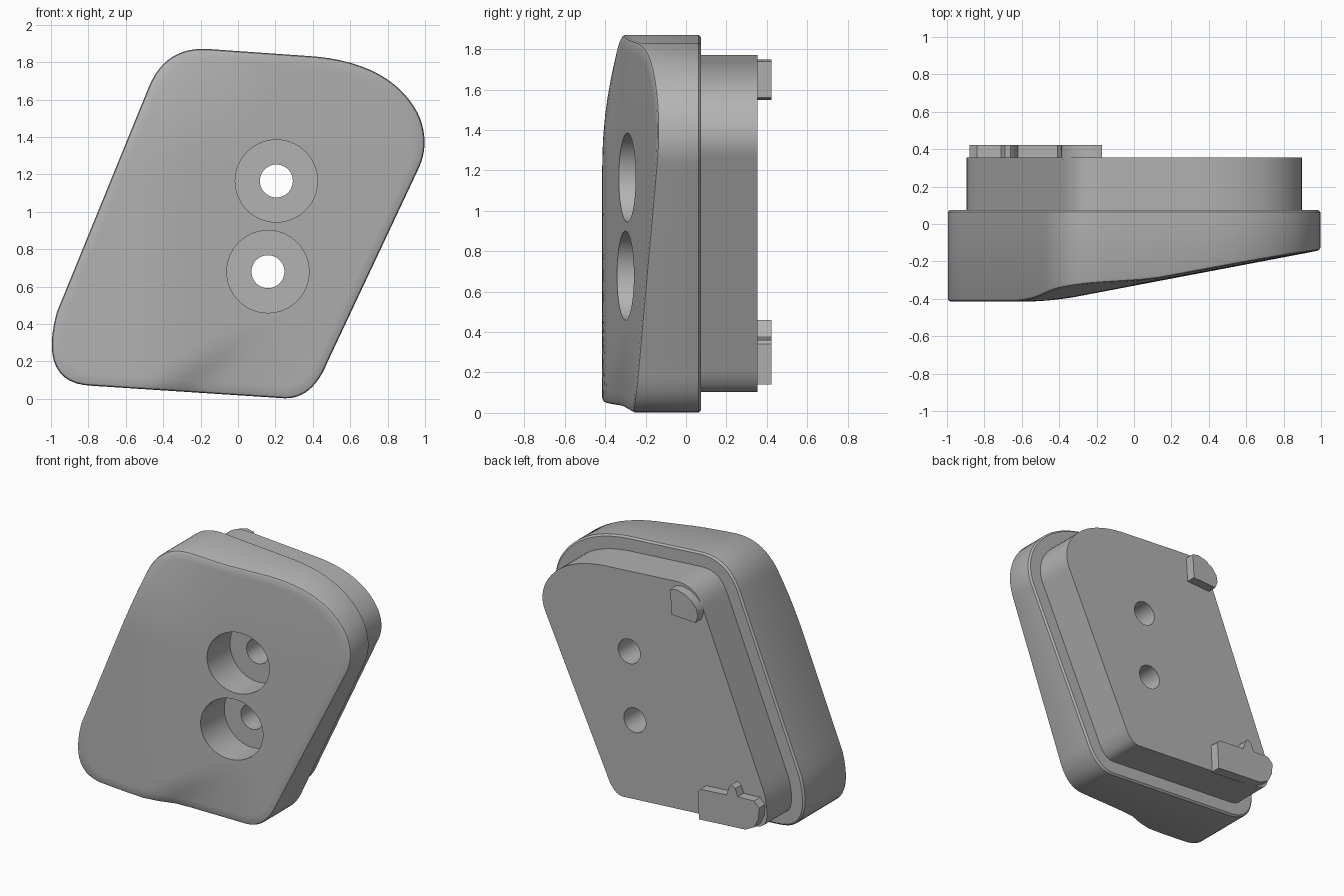
import bpy, bmesh, math
from mathutils import Vector

if "Cube" in bpy.data.objects:
    bpy.data.objects.remove(bpy.data.objects["Cube"], do_unlink=True)

grey = bpy.data.materials.new("plain grey")
grey.use_nodes = True
grey.diffuse_color = (0.45, 0.45, 0.45, 1)
grey.node_tree.nodes["Principled BSDF"].inputs["Base Color"].default_value = (0.45, 0.45, 0.45, 1)

# Rounded corners of the slanted block: start, control, end (x, z)
CORNERS = [
    ((-0.97, 0.46), (-1.07, 0.08), (-0.78, 0.07)),
    ((0.25, 0.003), (0.40, 0.0), (0.48, 0.20)),
    ((0.96, 1.22), (1.035, 1.37), (0.96, 1.53)),
    ((0.96, 1.53), (0.82, 1.79), (0.42, 1.83)),
    ((-0.15, 1.87), (-0.39, 1.89), (-0.48, 1.66)),
]
CENTRE = Vector((0.0, 0.94))


def outline():
    pts = []
    for a, b, c in CORNERS:
        a, b, c = Vector(a), Vector(b), Vector(c)
        for i in range(13):
            t = i / 12
            p = a * (1 - t) ** 2 + b * 2 * t * (1 - t) + c * t * t
            if not pts or (p - pts[-1]).length > 0.001:
                pts.append(p)
        # straight run towards the next corner, lightly divided
    dense = []
    for i, p in enumerate(pts):
        q = pts[(i + 1) % len(pts)]
        n = max(1, round((q - p).length / 0.1))
        dense += [p.lerp(q, k / n) for k in range(n)]
    return dense


def inset(pts, d):
    out = []
    for i, p in enumerate(pts):
        t = (pts[(i + 1) % len(pts)] - pts[i - 1]).normalized()
        out.append(p + Vector((-t.y, t.x)) * d)
    return out


def front_y(x, z):
    # sloping front, flat at the thick side, leaning back at the top
    s = -0.14 - 0.19 * (1 - x)
    y = max(s, -0.415) if abs(s + 0.415) > 0.03 else -0.415 + (s + 0.445) ** 2 / 0.12
    fade = min(1, max(0.2, 0.35 - 1.5 * x))
    y += 0.18 * max(0, z - 1.2) ** 2 * fade
    # shallow hollow at the lower edge, ending in a diagonal crease
    side = (x + 0.42) * 0.6 - (z - 0.05) * 0.8
    if side > 0:
        y += 0.05 * min(1, side / 0.08) * max(0, 1 - z / 0.4) * max(0, 1 - max(0, x + 0.2) / 0.6)
    return y


def finish(name, bm):
    bmesh.ops.recalc_face_normals(bm, faces=bm.faces)
    mesh = bpy.data.meshes.new(name)
    bm.to_mesh(mesh)
    bm.free()
    mesh.materials.append(grey)
    obj = bpy.data.objects.new(name, mesh)
    bpy.context.collection.objects.link(obj)
    return obj


def loft(name, rings):
    # rings are lists of 3D points with equal counts; both ends are capped
    bm = bmesh.new()
    loops = [[bm.verts.new(p) for p in r] for r in rings]
    n = len(loops[0])
    for a, b in zip(loops, loops[1:]):
        for i in range(n):
            j = (i + 1) % n
            bm.faces.new((a[i], a[j], b[j], b[i]))
    bm.faces.new(loops[0])
    bm.faces.new(loops[-1])
    return finish(name, bm)


def flat_ring(pts, y):
    return [(p.x, y, p.y) for p in pts]


def front_ring(pts, push=0.0):
    return [(p.x, front_y(p.x, p.y) + push, p.y) for p in pts]


def cylinder(x, z, radius, y0, y1):
    pts = [Vector((x + radius * math.cos(a), z + radius * math.sin(a)))
           for a in (i * math.tau / 64 for i in range(64))]
    return loft("hole_cutter", [flat_ring(pts, y0), flat_ring(pts, y1)])


def cut(obj, cutters):
    for c in cutters:
        c.hide_render = True
        m = obj.modifiers.new("hole", "BOOLEAN")
        m.object, m.operation, m.solver = c, "DIFFERENCE", "EXACT"
    bpy.context.view_layer.update()
    deps = bpy.context.evaluated_depsgraph_get()
    mesh = bpy.data.meshes.new_from_object(obj.evaluated_get(deps))
    obj.modifiers.clear()
    obj.data = mesh
    for c in cutters:
        bpy.data.objects.remove(c, do_unlink=True)


def shade(obj, angle):
    bpy.ops.object.select_all(action="DESELECT")
    obj.select_set(True)
    bpy.context.view_layer.objects.active = obj
    bpy.ops.object.shade_smooth_by_angle(angle=math.radians(angle))


# Front cap: rounded back edge, straight wall, softened front edge, sloping face
edge = outline()
rim = inset(edge, 0.012)
rings = [flat_ring(rim, 0.075), flat_ring(edge, 0.063),
         front_ring(edge, 0.016), front_ring(inset(edge, 0.005), 0.005), front_ring(inset(edge, 0.016))]
lip = inset(edge, 0.016)
for k in range(1, 20):
    rings.append(front_ring([CENTRE + (p - CENTRE) * (1 - k / 20) for p in lip]))
cap = loft("front_cap", rings)

# Back plate: smaller copy of the outline
small = inset(edge, 0.1)
plate = loft("back_plate", [flat_ring(small, 0.07), flat_ring(small, 0.355)])

# Two counterbored screw holes through both parts
HOLES = [(0.205, 1.165), (0.16, 0.68)]
cut(cap, [cylinder(x, z, 0.22, -0.6, -0.07) for x, z in HOLES]
    + [cylinder(x, z, 0.088, -0.2, 0.3) for x, z in HOLES])
cut(plate, [cylinder(x, z, 0.088, -0.2, 0.6) for x, z in HOLES])
shade(cap, 30)
shade(plate, 30)

# Locating lugs on the back
upper = [(-0.17, 1.74), (-0.22, 1.75), (-0.28, 1.735), (-0.34, 1.70), (-0.38, 1.65),
         (-0.39, 1.60), (-0.37, 1.55), (-0.18, 1.56)]
lower = [(-0.39, 0.34), (-0.41, 0.36), (-0.62, 0.375), (-0.64, 0.44), (-0.66, 0.46), (-0.69, 0.44),
         (-0.71, 0.385), (-0.84, 0.39), (-0.88, 0.35), (-0.875, 0.27), (-0.84, 0.20), (-0.77, 0.165),
         (-0.40, 0.14)]
for name, pts in (("upper_lug", upper), ("lower_lug", lower)):
    pts = [Vector(p) for p in pts]
    shade(loft(name, [flat_ring(pts, 0.345), flat_ring(pts, 0.423)]), 35)
